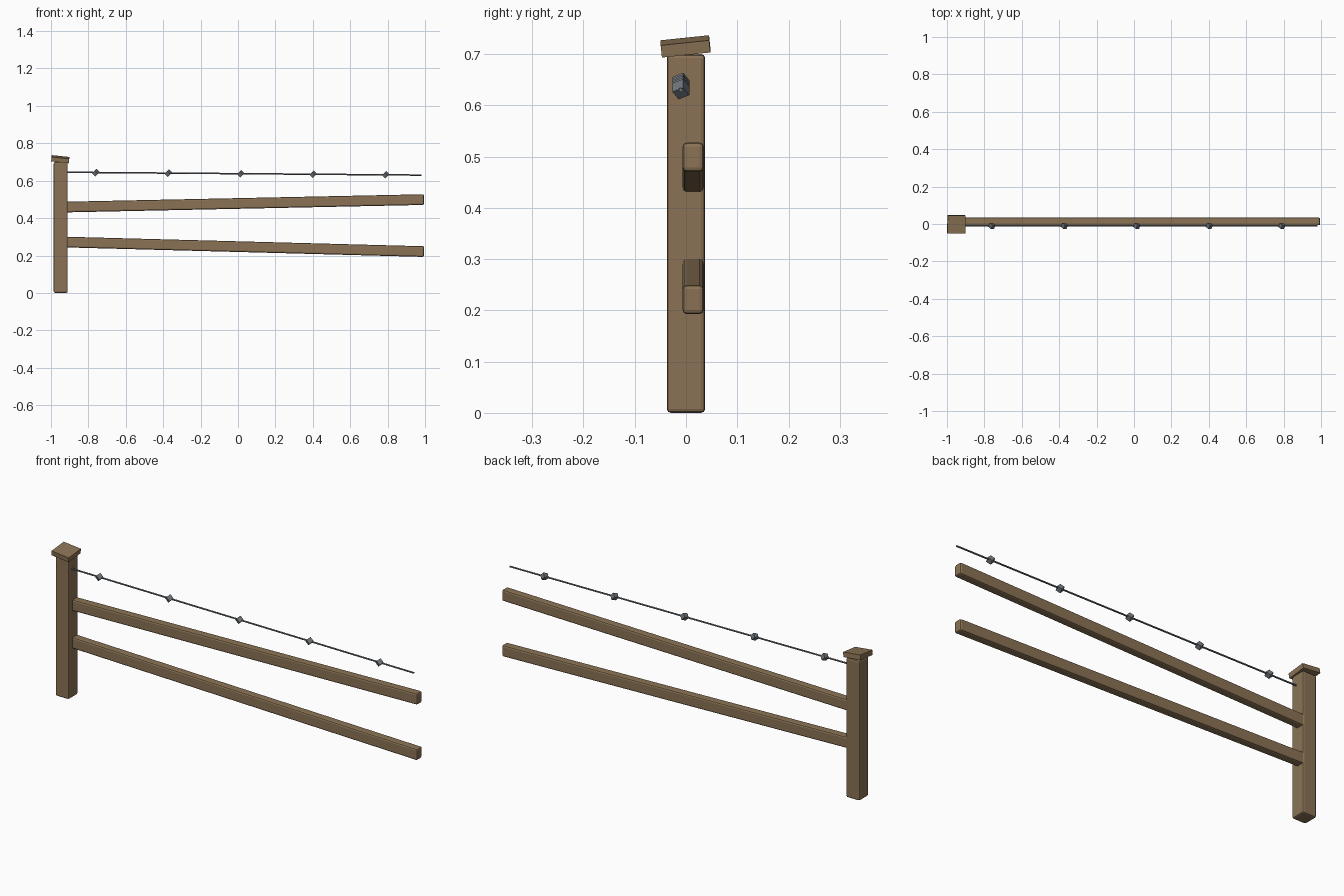
import bpy
from math import radians
from mathutils import Vector

cube = bpy.data.objects.get("Cube")
if cube:
    bpy.data.objects.remove(cube, do_unlink=True)


def material(name, colour):
    m = bpy.data.materials.new(name)
    m.use_nodes = True
    m.diffuse_color = (*colour, 1)
    bsdf = next(n for n in m.node_tree.nodes if n.type == "BSDF_PRINCIPLED")
    bsdf.inputs["Base Color"].default_value = (*colour, 1)
    return m


wood = material("brown_wood", (0.258, 0.171, 0.091))
steel = material("grey_steel", (0.16, 0.18, 0.20))


def box(name, centre, size, mat, rotation=(0, 0, 0), bevel=0):
    bpy.ops.mesh.primitive_cube_add(size=1, location=centre, rotation=rotation)
    ob = bpy.context.object
    ob.name = name
    ob.scale = size
    bpy.ops.object.transform_apply(location=False, rotation=False, scale=True)
    ob.data.materials.append(mat)
    if bevel:
        mod = ob.modifiers.new("Bevel", "BEVEL")
        mod.width = bevel
        mod.segments = 2
    return ob


def span(start, end):
    """Midpoint, length and rotation that lay local x along start to end."""
    a, b = Vector(start), Vector(end)
    d = b - a
    return (a + b) / 2, d.length, d.to_track_quat("X", "Z").to_euler()


# Post with a crooked cap
box("post", (-0.948, 0, 0.35), (0.075, 0.075, 0.70), wood, bevel=0.008)
box("post_cap", (-0.95, -0.001, 0.715), (0.095, 0.095, 0.024), wood,
    (radians(6), radians(6), 0))

# Two sloping rails
for name, z_start, z_end in (("upper_rail", 0.459, 0.499), ("lower_rail", 0.272, 0.221)):
    mid, length, rot = span((-0.925, 0.014, z_start), (0.995, 0.014, z_end))
    box(name, mid, (length, 0.041, 0.057), wood, rot, bevel=0.008)

# Wire strand
start, end = Vector((-0.92, -0.010, 0.645)), Vector((0.98, -0.010, 0.630))
mid, length, rot = span(start, end)
bpy.ops.mesh.primitive_cylinder_add(vertices=8, radius=0.004, depth=length, location=mid)
wire = bpy.context.object
wire.name = "wire"
wire.rotation_euler = (end - start).to_track_quat("Z", "Y").to_euler()
wire.data.materials.append(steel)
bpy.ops.object.shade_smooth_by_angle()

# Barbs evenly spaced on the wire
for i in range(5):
    x = -0.76 + 0.3875 * i
    p = start.lerp(end, (x - start.x) / (end.x - start.x))
    box(f"barb_{i + 1}", p, (0.024, 0.024, 0.024), steel,
        (radians(30), radians(45), 0))
